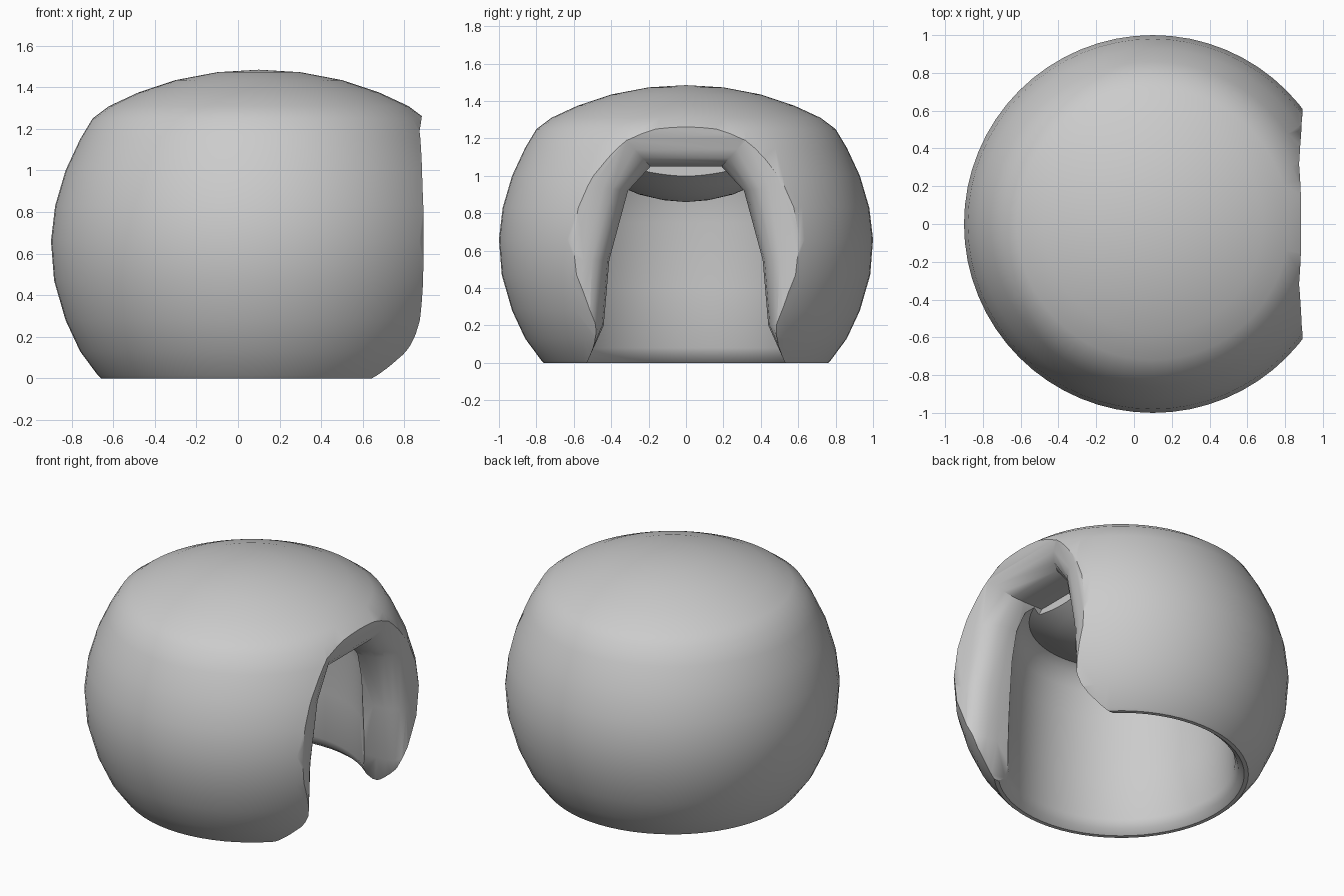
import bpy, bmesh, math
from mathutils import Matrix

if "Cube" in bpy.data.objects:
    bpy.data.objects.remove(bpy.data.objects["Cube"])


def new_object(name, bm):
    bmesh.ops.recalc_face_normals(bm, faces=bm.faces)
    mesh = bpy.data.meshes.new(name)
    bm.to_mesh(mesh)
    bm.free()
    ob = bpy.data.objects.new(name, mesh)
    bpy.context.collection.objects.link(ob)
    return ob


# Helmet shell: closed outer + inner profile (radius, z) revolved about x = 0.1
outer = [(0, 1.485), (.2, 1.473), (.4, 1.435), (.58, 1.375), (.72, 1.31), (.8, 1.25),
         (.86, 1.15), (.93, 1.0), (.98, .83), (1, .66), (.985, .47), (.93, .28),
         (.86, .13), (.775, .015), (.76, 0)]
# Lining: flared rim, straight wall, sagging padded ceiling
inner = [(.735, 0), (.70, .03), (.68, .08), (.67, .4), (.655, .75), (.635, .92),
         (.6, 1.01), (.55, 1.045), (.48, 1.01), (.38, .955), (.25, .90), (.12, .87), (0, .86)]
bm = bmesh.new()
verts = [bm.verts.new((r, 0, z)) for r, z in outer + inner]
edges = [bm.edges.new(p) for p in zip(verts, verts[1:])]
bmesh.ops.spin(bm, geom=verts + edges, cent=(0, 0, 0), axis=(0, 0, 1),
               angle=math.tau, steps=64, use_merge=False)
bmesh.ops.remove_doubles(bm, verts=bm.verts, dist=1e-4)
bmesh.ops.translate(bm, verts=bm.verts, vec=(.1, 0, 0))
helmet = new_object("helmet_shell", bm)

# Face opening cutter: outline (half width, z) widening outwards with a rounded lip
inside = [(.58, -.1), (.53, 0), (.44, .2), (.41, .55), (.31, .92), (.19, 1.05)]
outside = [(.61, -.1), (.57, 0), (.57, .2), (.57, .55), (.54, .95), (.42, 1.30)]
sections = [(.56, 0), (.70, 0), (.77, .06), (.82, .18), (.855, .36), (.875, .58),
            (.885, .85), (.893, 1.2), (.90, 2.2), (1.3, 2.2)]
bm = bmesh.new()
rings = []
for x, t in sections:
    half = [(a + (c - a) * t, b + (d - b) * t) for (a, b), (c, d) in zip(inside, outside)]
    loop = half + [(-y, z) for y, z in reversed(half)]
    rings.append([bm.verts.new((x, y, z)) for y, z in loop])
for a, b in zip(rings, rings[1:]):
    for i in range(len(a)):
        j = (i + 1) % len(a)
        bm.faces.new((a[i], a[j], b[j], b[i]))
bm.faces.new(rings[0])
bm.faces.new(rings[-1])
cutter = new_object("opening_cutter", bm)
cutter.hide_render = True

# Cut the opening and shade smooth
mod = helmet.modifiers.new("face_opening", 'BOOLEAN')
mod.operation = 'DIFFERENCE'
mod.solver = 'EXACT'
mod.object = cutter
bpy.context.view_layer.objects.active = helmet
helmet.select_set(True)
bpy.ops.object.modifier_apply(modifier=mod.name)
bpy.data.objects.remove(cutter)
bpy.ops.object.shade_smooth_by_angle(angle=math.radians(40))
